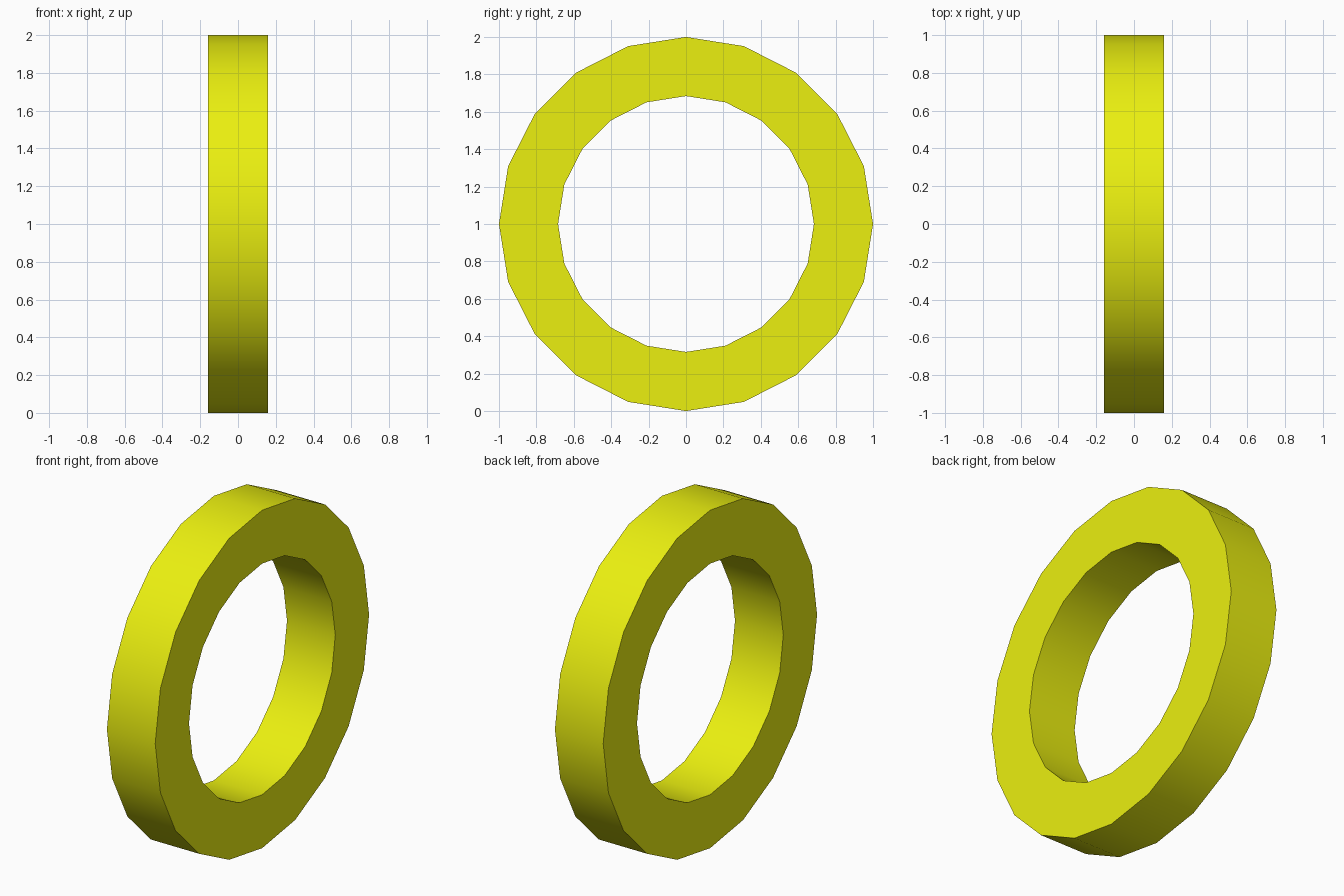
import bpy, bmesh
from math import cos, sin, pi, radians

if "Cube" in bpy.data.objects:
    bpy.data.objects.remove(bpy.data.objects["Cube"])

SIDES, OUTER, INNER, HALF = 20, 1.0, 0.684, 0.158

# Ring: rectangular section swept round the x axis
bm = bmesh.new()
section = [(-HALF, OUTER), (HALF, OUTER), (HALF, INNER), (-HALF, INNER)]
loops = []
for i in range(SIDES):
    a = 2 * pi * i / SIDES
    loops.append([bm.verts.new((x, r * cos(a), 1 + r * sin(a))) for x, r in section])
for i in range(SIDES):
    a, b = loops[i], loops[(i + 1) % SIDES]
    for k in range(4):
        n = (k + 1) % 4
        bm.faces.new((a[k], a[n], b[n], b[k]))
bmesh.ops.recalc_face_normals(bm, faces=bm.faces)

mesh = bpy.data.meshes.new("ring")
bm.to_mesh(mesh)
bm.free()
ring = bpy.data.objects.new("ring", mesh)
bpy.context.collection.objects.link(ring)

# Yellow finish
mat = bpy.data.materials.new("yellow")
mat.diffuse_color = (0.83, 0.87, 0.005, 1)
mat.use_nodes = True
mat.node_tree.nodes["Principled BSDF"].inputs["Base Color"].default_value = mat.diffuse_color
mesh.materials.append(mat)

# Smooth rims, sharp edges
bpy.context.view_layer.objects.active = ring
ring.select_set(True)
bpy.ops.object.shade_smooth_by_angle(angle=radians(30))
